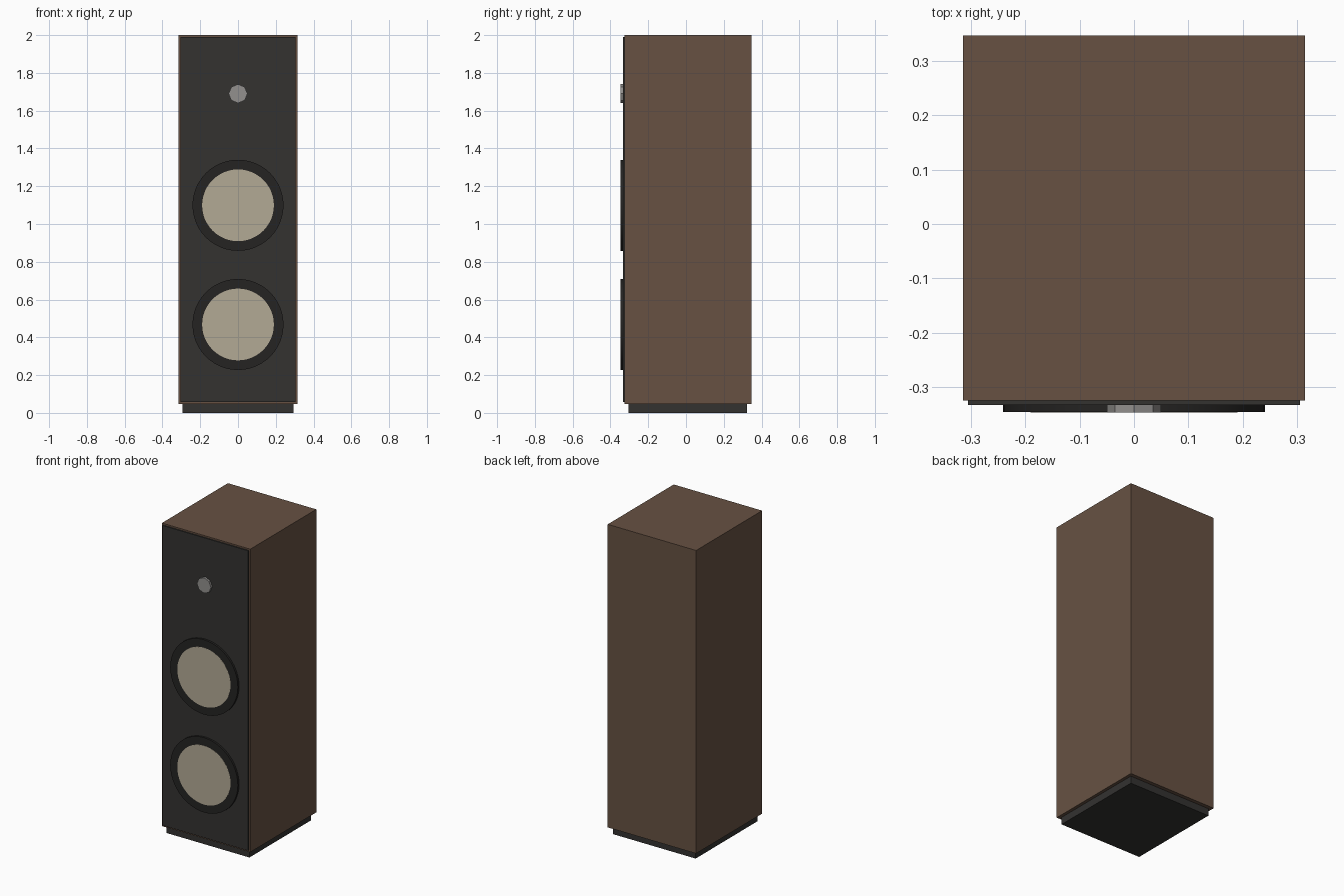
import bpy, math

if "Cube" in bpy.data.objects:
    bpy.data.objects.remove(bpy.data.objects["Cube"])


def paint(ob, mat):
    ob.data.materials.append(mat)
    return ob


def material(name, rgb):
    m = bpy.data.materials.new(name)
    m.diffuse_color = (*rgb, 1)
    m.use_nodes = True
    m.node_tree.nodes["Principled BSDF"].inputs["Base Color"].default_value = m.diffuse_color
    return m


def box(name, x, y, z, mat):
    # x, y, z are (low, high) ranges
    bpy.ops.mesh.primitive_cube_add(size=1, location=[sum(r) / 2 for r in (x, y, z)])
    ob = bpy.context.object
    ob.name = name
    ob.scale = [r[1] - r[0] for r in (x, y, z)]
    bpy.ops.object.transform_apply(location=False, rotation=False, scale=True)
    return paint(ob, mat)


def disc(name, radius, z, front, back, sides, mat):
    # cylinder facing -y
    bpy.ops.mesh.primitive_cylinder_add(
        vertices=sides, radius=radius, depth=back - front,
        location=(0, (front + back) / 2, z), rotation=(math.pi / 2, 0, 0))
    ob = bpy.context.object
    ob.name = name
    if sides > 12:
        bpy.ops.object.shade_smooth_by_angle(angle=math.radians(30))
    return paint(ob, mat)


def ring(name, outer, inner, z, front, back, sides, mat):
    # square-section ring facing -y
    profile = [(outer, back), (outer, front), (inner, front), (inner, back)]
    verts, faces = [], []
    for i in range(sides):
        a = 2 * math.pi * i / sides
        verts += [(r * math.cos(a), y, r * math.sin(a)) for r, y in profile]
        j = (i + 1) % sides
        for k in range(4):
            n = (k + 1) % 4
            faces.append((4 * i + k, 4 * i + n, 4 * j + n, 4 * j + k))
    me = bpy.data.meshes.new(name)
    me.from_pydata(verts, [], faces)
    ob = bpy.data.objects.new(name, me)
    ob.location.z = z
    bpy.context.collection.objects.link(ob)
    bpy.ops.object.select_all(action='DESELECT')
    bpy.context.view_layer.objects.active = ob
    ob.select_set(True)
    bpy.ops.object.mode_set(mode='EDIT')
    bpy.ops.mesh.select_all(action='SELECT')
    bpy.ops.mesh.normals_make_consistent(inside=False)
    bpy.ops.object.mode_set(mode='OBJECT')
    bpy.ops.object.shade_smooth_by_angle(angle=math.radians(30))
    return paint(ob, mat)


wood = material("walnut", (0.135, 0.083, 0.055))
black = material("black", (0.033, 0.032, 0.030))
rubber = material("rubber", (0.018, 0.017, 0.016))
cream = material("cream", (0.45, 0.40, 0.30))
metal = material("metal", (0.29, 0.28, 0.27))

# Cabinet, recessed plinth and front panel
box("plinth", (-0.295, 0.295), (-0.305, 0.323), (0, 0.047), black)
box("cabinet", (-0.315, 0.315), (-0.325, 0.347), (0.047, 2.0), wood)
box("front_panel", (-0.305, 0.305), (-0.333, -0.325), (0.057, 1.99), black)

# Two woofers, each a surround ring with a flush cone
for label, z in (("lower", 0.468), ("upper", 1.099)):
    ring(label + "_woofer_surround", 0.241, 0.19, z, -0.346, -0.333, 48, rubber)
    disc(label + "_woofer_cone", 0.19, z, -0.347, -0.333, 48, cream)

# Tweeter, low-poly octagon
disc("tweeter", 0.05, 1.69, -0.347, -0.333, 8, metal)
